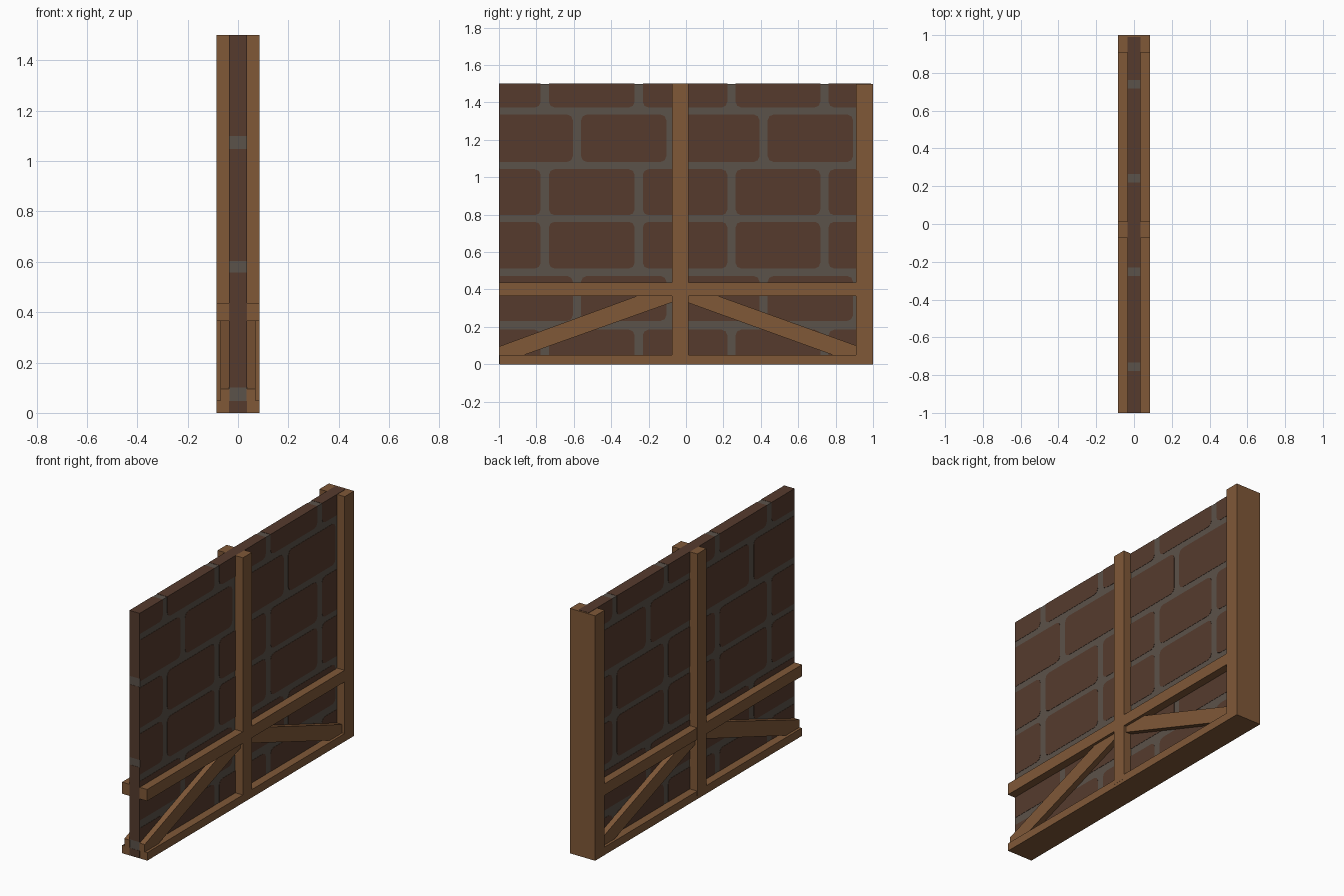
import bpy, bmesh

if "Cube" in bpy.data.objects:
    bpy.data.objects.remove(bpy.data.objects["Cube"])

def material(name, rgb):
    m = bpy.data.materials.new(name)
    m.diffuse_color = (*rgb, 1)
    m.use_nodes = True
    m.node_tree.nodes["Principled BSDF"].inputs["Base Color"].default_value = m.diffuse_color
    return m

WOOD = material("brown_wood", (0.215, 0.098, 0.039))
BRICK = material("dark_brick", (0.092, 0.044, 0.027))
MORTAR = material("grey_mortar", (0.105, 0.085, 0.068))

def add_prism(bm, pts, x0, x1):
    """Extrude a (y, z) outline along x."""
    f = bm.faces.new([bm.verts.new((x0, y, z)) for y, z in pts])
    r = bmesh.ops.extrude_face_region(bm, geom=[f])
    for v in r["geom"]:
        if isinstance(v, bmesh.types.BMVert):
            v.co.x = x1

def rect(y0, y1, z0, z1):
    return [(y0, z0), (y1, z0), (y1, z1), (y0, z1)]

def make(name, outlines, x0, x1, mat, mirror=False):
    bm = bmesh.new()
    for pts in outlines:
        add_prism(bm, pts, x0, x1)
    bmesh.ops.recalc_face_normals(bm, faces=bm.faces)
    me = bpy.data.meshes.new(name)
    bm.to_mesh(me)
    bm.free()
    me.materials.append(mat)
    ob = bpy.data.objects.new(name, me)
    bpy.context.collection.objects.link(ob)
    if mirror:
        ob.modifiers.new("both_sides", "MIRROR").use_axis[0] = True
    return ob

# Extent of the masonry panel
Y0, Y1, Z0, Z1 = -0.997, 0.99, 0.002, 1.5

def brick_outline(y0, y1, z0, z1):
    """Brick face with eased corners, square where the panel is cut off."""
    pts = []
    for y, z, sy, sz, first in ((y0, z0, 1, 1, "z"), (y1, z0, -1, 1, "y"),
                                (y1, z1, -1, -1, "z"), (y0, z1, 1, -1, "y")):
        if y in (Y0, Y1) or z in (Z0, Z1):
            pts.append((y, z))
            continue
        c = 0.03
        a, m, b = (y, z + sz * c), (y + sy * c * .3, z + sz * c * .3), (y + sy * c, z)
        pts += [a, m, b] if first == "z" else [b, m, a]
    return pts

# Mortar core and brick courses standing slightly proud of it
make("mortar_core", [rect(Y0 + .001, Y1 - .001, Z0 + .001, Z1 - .0015)], -.0335, .0335, MORTAR)
even, odd = (-.755, -.253, .243, .74), (-.583, -.083, .415, .915)
courses = [(Z0, .185, even), (.232, .472, odd), (.512, .762, even),
           (.797, 1.043, even), (1.082, 1.335, odd), (1.373, Z1, even)]
bricks = []
for z0, z1, joints in courses:
    edges = [Y0] + [j + s * .022 for j in joints for s in (-1, 1)] + [Y1]
    for a, b in zip(edges[::2], edges[1::2]):
        bricks.append(brick_outline(a, b, z0, z1))
make("brick_courses", bricks, -.035, .035, BRICK)

# Exposed end of the wall
make("end_mortar", [rect(-.9988, Y0 + .002, Z0, Z1 - .001)], -.0348, .0348, MORTAR)
make("end_bricks", [rect(-1, Y0 + .002, a, b) for a, b in
                    ((Z0, .047), (.1, .557), (.603, 1.048), (1.1, Z1))], -.035, .035, BRICK)

# Timber frame
make("sill_beam", [rect(-.998, .999, 0, .049)], -.085, .085, WOOD)
make("end_post", [rect(.909, 1, 0, 1.4985)], -.0855, .0855, WOOD)
make("middle_post", [rect(-.075, .013, .02, 1.5)], .033, .0855, WOOD, True)
make("middle_rail", [rect(-1, .95, .365, .436)], .033, .085, WOOD, True)

# Diagonal braces below the rail
make("diagonal_braces", [
    [(.0, .366), (.17, .366), (.91, .10), (.91, .048), (.79, .048), (.0, .333)],
    [(-.07, .366), (-.26, .366), (-1, .095), (-1, .048), (-.87, .048), (-.07, .333)],
], .033, .069, WOOD, True)
